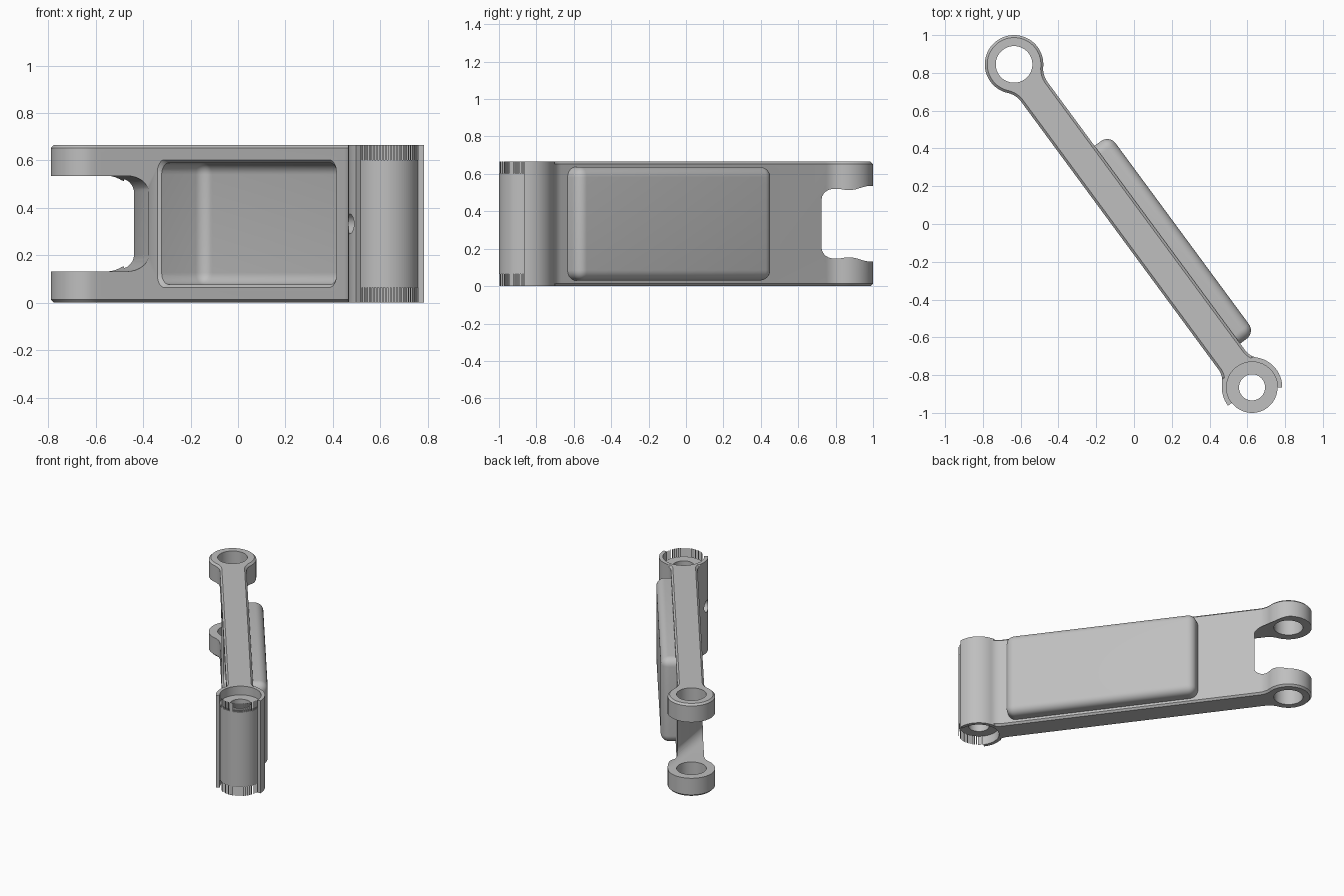
import bpy, bmesh
from math import sin, cos, pi, atan2, sqrt, radians
from mathutils import Matrix, Vector

if "Cube" in bpy.data.objects:
    bpy.data.objects.remove(bpy.data.objects["Cube"])

HEIGHT = 0.665
LENGTH = 2.124          # distance between the two pivot axes
HALF = 0.087            # half thickness of the bar
# Local frame: x runs from fork pivot to barrel pivot, y to the padded side
PLACE = Matrix.Translation((-0.635, 0.845, 0)) @ Matrix.Rotation(atan2(-1.71, 1.26), 4, 'Z')

grey = bpy.data.materials.new("light grey")
grey.use_nodes = True
grey.diffuse_color = (0.52, 0.52, 0.52, 1)
grey.node_tree.nodes["Principled BSDF"].inputs["Base Color"].default_value = grey.diffuse_color


def finish(name, bm, matrix=PLACE):
    bmesh.ops.recalc_face_normals(bm, faces=bm.faces[:])
    mesh = bpy.data.meshes.new(name)
    bm.to_mesh(mesh)
    bm.free()
    mesh.transform(matrix)
    mesh.materials.append(grey)
    obj = bpy.data.objects.new(name, mesh)
    bpy.context.collection.objects.link(obj)
    return obj


def arc(cx, cy, r, a0, a1, n):
    return [(cx + r * cos(a0 + (a1 - a0) * i / n), cy + r * sin(a0 + (a1 - a0) * i / n))
            for i in range(n + 1)]


def prism(points, z0, z1):
    bm = bmesh.new()
    face = bm.faces.new([bm.verts.new((x, y, z0)) for x, y in points])
    up = bmesh.ops.extrude_face_region(bm, geom=[face])["geom"]
    bmesh.ops.translate(bm, vec=(0, 0, z1 - z0), verts=[v for v in up if isinstance(v, bmesh.types.BMVert)])
    return bm


def cylinder(name, x, r, z0, z1):
    return finish(name, prism(arc(x, 0, r, 0, 2 * pi, 64)[:-1], z0, z1))


def box(lo, hi, radius, axis=None):
    """Rounded box; with an axis given, only edges along it are rounded."""
    lo, hi = Vector(lo), Vector(hi)
    bm = bmesh.new()
    bmesh.ops.create_cube(bm, size=1)
    bmesh.ops.scale(bm, vec=hi - lo, verts=bm.verts[:])
    bmesh.ops.translate(bm, vec=(lo + hi) / 2, verts=bm.verts[:])
    edges = [e for e in bm.edges
             if axis is None or abs((e.verts[0].co - e.verts[1].co)[axis]) > 1e-4]
    bmesh.ops.bevel(bm, geom=edges, offset=radius, segments=8, profile=0.5, affect='EDGES')
    return bm


def boolean(target, tool, operation):
    mod = target.modifiers.new(tool.name, 'BOOLEAN')
    mod.object, mod.operation, mod.solver = tool, operation, 'EXACT'
    bpy.context.view_layer.objects.active = target
    bpy.ops.object.modifier_apply(modifier=mod.name)
    bpy.data.objects.remove(tool)


def half_end(r, fillet):
    """Upper half outline of a round boss blended into the bar."""
    sc = sqrt((r + fillet) ** 2 - (HALF + fillet) ** 2)
    a = atan2(HALF + fillet, sc)
    return arc(sc, HALF + fillet, fillet, -pi / 2, a - pi, 8) + arc(0, 0, r, a, pi, 28)[1:]


# Main arm: bar with a boss at each end, chamfered top and bottom
fork = half_end(0.155, 0.12)
barrel = [(LENGTH - x, y) for x, y in half_end(0.16, 0.1)]
upper = barrel[::-1] + fork
outline = upper + [(x, -y) for x, y in upper[-2:0:-1]]
bm = prism(outline, 0, HEIGHT)
rim = [e for e in bm.edges
       if abs(e.verts[0].co.z - e.verts[1].co.z) < 1e-5
       and max(v.co.x for v in e.verts) < LENGTH - 0.12]
bmesh.ops.bevel(bm, geom=rim, offset=0.013, segments=1, affect='EDGES')
arm = finish("swing_arm", bm)

# Raised rounded pad on one side, hollowed from the other
boolean(arm, finish("pad", box((0.6, 0, 0.03), (1.9, 0.185, 0.637), 0.055)), 'UNION')
low, high = (0.628, -0.3, 0.077), (1.875, 0.155, 0.59)
boolean(arm, finish("pocket", box(low, high, 0.05)), 'DIFFERENCE')

# Chamfered mouth of the pocket
flare, inner = 0.046, 0.013 - HALF
bm = box((low[0], inner - flare, low[2]), (high[0], inner, high[2]), 0.05, axis=1)
mid = (Vector(low) + Vector(high)) / 2
for v in bm.verts:
    if v.co.y < inner - flare / 2:
        for k in (0, 2):
            h = (high[k] - low[k]) / 2
            v.co[k] = mid[k] + (v.co[k] - mid[k]) * (h + flare) / h
boolean(arm, finish("pocket_mouth", bm), 'DIFFERENCE')

# Fork gap with rounded corners and a slanted end wall
slant = Matrix.Translation((-0.403, 0.508, 0)) @ Matrix.Rotation(radians(9.3), 4, 'Z')
boolean(arm, finish("fork_gap", box((-0.7, -0.5, 0.132), (0, 0.9, 0.535), 0.07, axis=1), slant), 'DIFFERENCE')

# Pivot bores
boolean(arm, cylinder("fork_bore", 0, 0.097, -0.1, 0.8), 'DIFFERENCE')
boolean(arm, cylinder("barrel_bore", LENGTH, 0.069, -0.1, 0.8), 'DIFFERENCE')

# Collar: recessed barrel ends and an open sector
for z0, z1 in ((-0.1, 0.065), (0.602, 0.8)):
    boolean(arm, cylinder("barrel_recess", LENGTH, 0.135, z0, z1), 'DIFFERENCE')
a0, a1 = radians(-89), radians(53)
sector = arc(LENGTH, 0, 0.135, a0, a1, 28) + arc(LENGTH, 0, 0.3, a1, a0, 28)
boolean(arm, finish("collar_opening", prism(sector, -0.1, 0.8)), 'DIFFERENCE')

# Small set-screw hole through the collar side
bm = prism(arc(0, 0, 0.042, 0, 2 * pi, 32)[:-1], 0.03, 0.3)
aim = Matrix.Translation((0.625, -0.865, HEIGHT / 2)) @ Matrix.Rotation(radians(197), 4, 'Z') @ Matrix.Rotation(pi / 2, 4, 'Y')
boolean(arm, finish("screw_hole", bm, aim), 'DIFFERENCE')

# Smooth curved surfaces, crisp edges
bpy.ops.object.select_all(action='DESELECT')
arm.select_set(True)
bpy.context.view_layer.objects.active = arm
bpy.ops.object.shade_smooth_by_angle(angle=radians(30))
